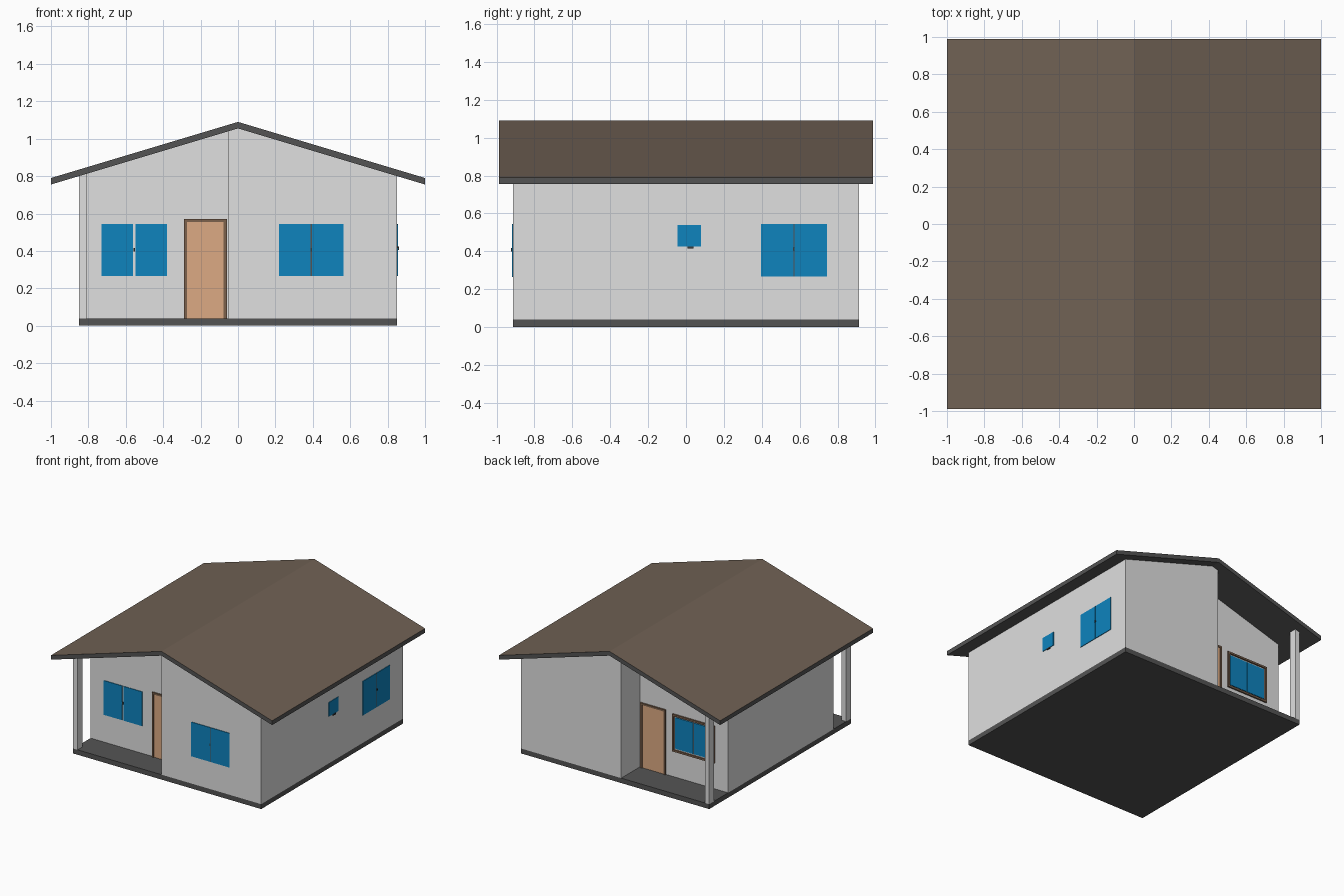
import bpy, bmesh

if "Cube" in bpy.data.objects:
    bpy.data.objects.remove(bpy.data.objects["Cube"])

def mat(name, r, g, b):
    lin = lambda c: ((c / 255 + 0.055) / 1.055) ** 2.4 if c > 10 else c / 255 / 12.92
    m = bpy.data.materials.new(name)
    m.diffuse_color = (lin(r), lin(g), lin(b), 1)
    m.use_nodes = True
    m.node_tree.nodes["Principled BSDF"].inputs["Base Color"].default_value = m.diffuse_color
    return m

WALL = mat("wall grey", 224, 224, 224)
DARK = mat("dark grey", 84, 84, 84)
ROOF = mat("roof brown", 112, 97, 84)
BLUE = mat("window blue", 14, 131, 190)
DOOR = mat("door tan", 220, 170, 131)
TRIM = mat("trim brown", 124, 97, 76)
METAL = mat("handle grey", 60, 60, 60)

def prism(name, pts, y0, y1, *mats):
    """Extrude an (x, z) outline along y."""
    bm = bmesh.new()
    f = bm.faces.new([bm.verts.new((x, y0, z)) for x, z in pts])
    ext = bmesh.ops.extrude_face_region(bm, geom=[f])
    for v in ext["geom"]:
        if isinstance(v, bmesh.types.BMVert):
            v.co.y = y1
    bmesh.ops.recalc_face_normals(bm, faces=bm.faces)
    me = bpy.data.meshes.new(name)
    bm.to_mesh(me)
    bm.free()
    for m in mats:
        me.materials.append(m)
    ob = bpy.data.objects.new(name, me)
    bpy.context.collection.objects.link(ob)
    return ob

def box(name, x, y, z, m):
    return prism(name, [(x[0], z[0]), (x[1], z[0]), (x[1], z[1]), (x[0], z[1])], y[0], y[1], m)

W, D = 0.85, 0.914          # half width and half depth of the house
PX = -0.054                 # inner edge of the porches
FRONT, BACK = -0.69, 0.67   # recessed porch walls
under = lambda x: 1.06 - 0.3 * abs(x)

# Floor slab
box("floor_slab", (-W, W), (-D, D), (0, 0.04), DARK)

# Full-length wing and the shorter part between the porches
prism("wing_walls", [(PX, 0.04), (W, 0.04), (W, under(W)), (0, under(0)), (PX, under(PX))], -D, D, WALL)
prism("recessed_walls", [(-W, 0.04), (PX, 0.04), (PX, under(PX)), (-W, under(W))], FRONT, BACK, WALL)

# Gable roof: brown on the upward faces, dark edges and underside
roof = prism("roof", [(-1, 0.755), (0, 1.055), (1, 0.755), (1, 0.79), (0, 1.09), (-1, 0.79)],
             -0.988, 0.988, DARK, ROOF)
for p in roof.data.polygons:
    p.material_index = int(p.normal.z > 0.5)

# Porch columns, doors and door frames at both ends
for label, s, wy in (("front", -1, FRONT), ("back", 1, BACK)):
    box(label + "_porch_column", (-W, -0.81), (s * (D - 0.06), s * D), (0.04, under(0.83)), WALL)
    box(label + "_door", (-0.272, -0.078), (wy, wy + s * 0.005), (0.04, 0.555), DOOR)
    out = (wy, wy + s * 0.012)
    box(label + "_door_frame_left", (-0.288, -0.272), out, (0.04, 0.57), TRIM)
    box(label + "_door_frame_right", (-0.078, -0.06), out, (0.04, 0.57), TRIM)
    box(label + "_door_frame_top", (-0.272, -0.078), out, (0.555, 0.57), TRIM)

# Front windows: two panes each, with the gap between them
for label, x0, x1, wy, gap in (("porch", -0.73, -0.38, FRONT, 0.006), ("wing", 0.218, 0.565, -D, 0.003)):
    mid = (x0 + x1) / 2
    out = (wy, wy - 0.005)
    box(label + "_window_left_pane", (x0, mid - gap), out, (0.265, 0.545), BLUE)
    box(label + "_window_right_pane", (mid + gap, x1), out, (0.265, 0.545), BLUE)
    if label == "wing":
        box("wing_window_divider", (mid - gap, mid + gap), (wy, wy - 0.004), (0.265, 0.545), DARK)
    box(label + "_window_handle", (mid - 0.004, mid + 0.004), (wy, wy - 0.009), (0.398, 0.416), METAL)

# Back porch window with a brown frame
y = (BACK, BACK + 0.005)
fy = (BACK, BACK + 0.012)
box("back_window_left_pane", (-0.705, -0.544), y, (0.275, 0.53), BLUE)
box("back_window_right_pane", (-0.536, -0.375), y, (0.275, 0.53), BLUE)
for name, x, z in (("left", (-0.73, -0.715), (0.25, 0.555)), ("right", (-0.365, -0.35), (0.25, 0.555)),
                   ("bottom", (-0.715, -0.365), (0.25, 0.265)), ("top", (-0.715, -0.365), (0.54, 0.555))):
    box("back_window_frame_" + name, x, fy, z, TRIM)

# Right side windows
x = (W, W + 0.005)
box("side_window_left_pane", x, (0.395, 0.567), (0.267, 0.545), BLUE)
box("side_window_right_pane", x, (0.573, 0.745), (0.267, 0.545), BLUE)
box("side_window_divider", (W, W + 0.004), (0.567, 0.573), (0.267, 0.545), DARK)
box("side_window_handle", (W, W + 0.012), (0.566, 0.574), (0.405, 0.42), METAL)
box("small_window_pane", x, (-0.045, 0.078), (0.425, 0.54), BLUE)
box("small_window_handle", (W, W + 0.01), (0.008, 0.04), (0.415, 0.425), METAL)
